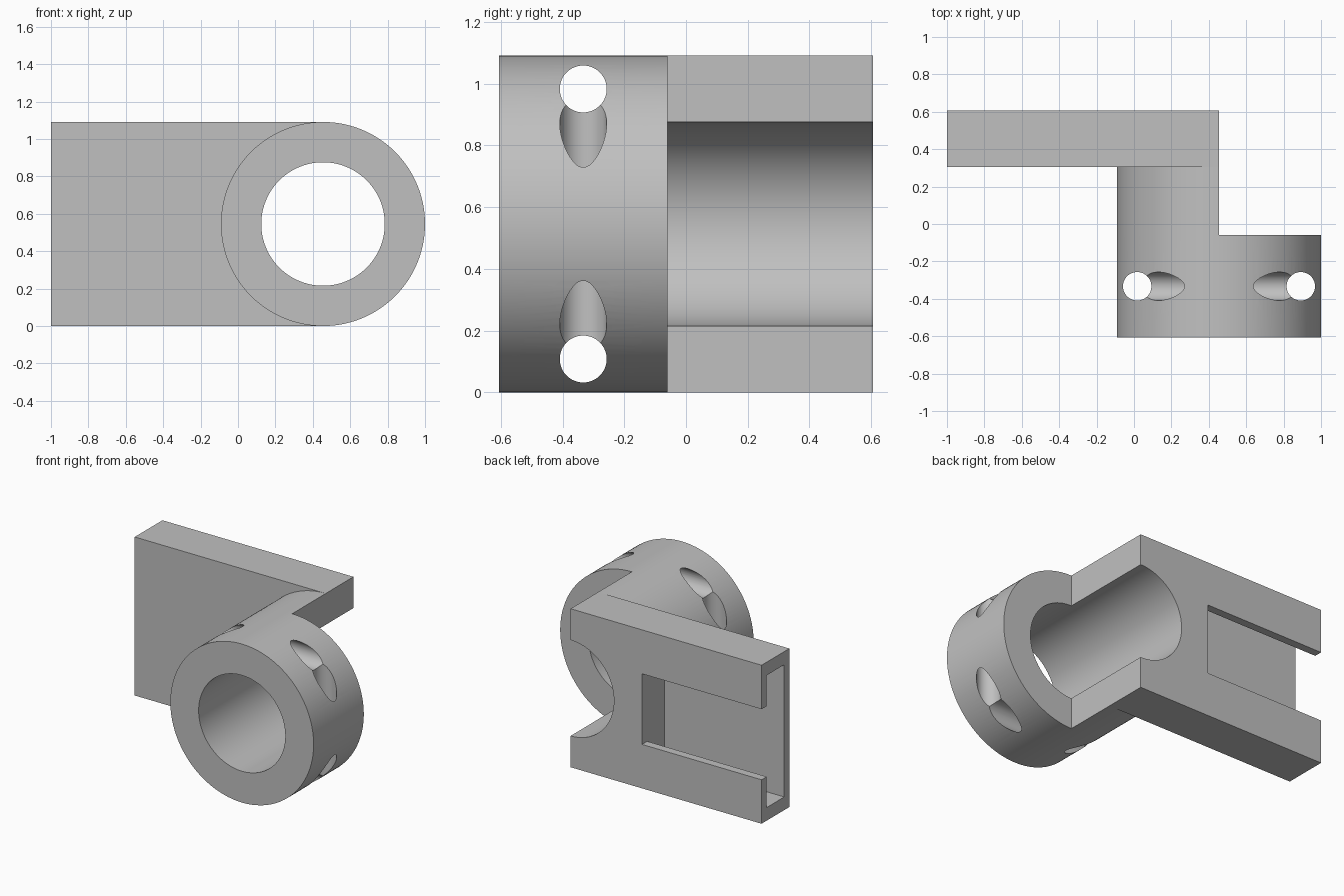
import bpy, bmesh
from math import pi, sin, cos, radians
from mathutils import Vector

if "Cube" in bpy.data.objects:
    bpy.data.objects.remove(bpy.data.objects["Cube"], do_unlink=True)

# Main dimensions
CX, R, BORE = 0.4545, 0.5455, 0.33
H, CZ = 2 * R, R
FRONT, RING_BACK, PLATE_FRONT, BACK = -0.606, -0.06, 0.305, 0.606
HOLE_R, HOLE_OFFSET, HOLE_Y = 0.076, 0.4375, -0.333

grey = bpy.data.materials.new("plain grey")
grey.use_nodes = True
colour = (0.53, 0.53, 0.53, 1)
grey.diffuse_color = colour
grey.node_tree.nodes["Principled BSDF"].inputs["Base Color"].default_value = colour


def prism(name, outline, sweep):
    """Solid made by sweeping a closed planar outline along a vector."""
    bm = bmesh.new()
    face = bm.faces.new([bm.verts.new(p) for p in outline])
    swept = bmesh.ops.extrude_face_region(bm, geom=[face], use_keep_orig=True)
    moved = [g for g in swept["geom"] if isinstance(g, bmesh.types.BMVert)]
    bmesh.ops.translate(bm, verts=moved, vec=sweep)
    bmesh.ops.recalc_face_normals(bm, faces=bm.faces[:])
    mesh = bpy.data.meshes.new(name)
    bm.to_mesh(mesh)
    bm.free()
    mesh.materials.append(grey)
    obj = bpy.data.objects.new(name, mesh)
    bpy.context.collection.objects.link(obj)
    return obj


def arc(radius, start, end, y, steps=64):
    """Points of an arc around the bore axis, angles in units of pi."""
    angles = [pi * (start + (end - start) * i / steps) for i in range(steps + 1)]
    return [(CX + radius * cos(a), y, CZ + radius * sin(a)) for a in angles]


def rod(name, centre, u, v, radius, sweep, steps=64):
    """Round rod whose end circle lies in the plane of u and v."""
    points = [Vector(centre) + radius * (Vector(u) * cos(2 * pi * i / steps)
              + Vector(v) * sin(2 * pi * i / steps)) for i in range(steps)]
    return prism(name, points, sweep)


def select(obj):
    bpy.ops.object.select_all(action="DESELECT")
    obj.select_set(True)
    bpy.context.view_layer.objects.active = obj


def cut(obj, cutter):
    cutter.hide_render = True
    mod = obj.modifiers.new("cut", "BOOLEAN")
    mod.operation, mod.solver, mod.object = "DIFFERENCE", "EXACT", cutter
    select(obj)
    bpy.ops.object.modifier_apply(modifier=mod.name)
    bpy.data.objects.remove(cutter, do_unlink=True)


X, Y, Z = (1, 0, 0), (0, 1, 0), (0, 0, 1)

# Front clamp ring with its bore
ring = rod("clamp_ring", (CX, FRONT, CZ), X, Z, R, (0, RING_BACK - FRONT, 0), 128)
cut(ring, rod("bore_cutter", (CX, FRONT - 0.2, CZ), X, Z, BORE, (0, 1, 0), 128))

# Four straight cross holes through the ring wall
for side in (-1, 1):
    off = side * HOLE_OFFSET
    cut(ring, rod("side_hole_cutter", (-0.5, HOLE_Y, CZ + off), Y, Z, HOLE_R, (2, 0, 0)))
    cut(ring, rod("upright_hole_cutter", (CX + off, HOLE_Y, -0.5), X, Y, HOLE_R, (0, 0, 2)))

# Half sleeve joining the ring to the plate
sleeve = prism("half_sleeve",
               arc(R, 0.5, 1.5, RING_BACK) + arc(BORE, 1.5, 0.5, RING_BACK),
               (0, PLATE_FRONT - RING_BACK, 0))

# Mounting plate with a half round notch that continues the bore
plate = prism("mounting_plate",
              [(CX, PLATE_FRONT, H), (-1, PLATE_FRONT, H),
               (-1, PLATE_FRONT, 0), (CX, PLATE_FRONT, 0)]
              + arc(BORE, 1.5, 0.5, PLATE_FRONT),
              (0, BACK - PLATE_FRONT, 0))

# T-shaped slot, open at the plate end and at the back
half_slot = [(0.36, 0.455), (0.55, 0.455), (0.55, 0.243), (0.7, 0.243)]
slot = [(-1.2, y, CZ + h) for y, h in half_slot]
slot += [(-1.2, y, CZ - h) for y, h in reversed(half_slot)]
cut(plate, prism("slot_cutter", slot, (1.11, 0, 0)))

for part in (ring, sleeve, plate):
    select(part)
    bpy.ops.object.shade_smooth_by_angle(angle=radians(30))
